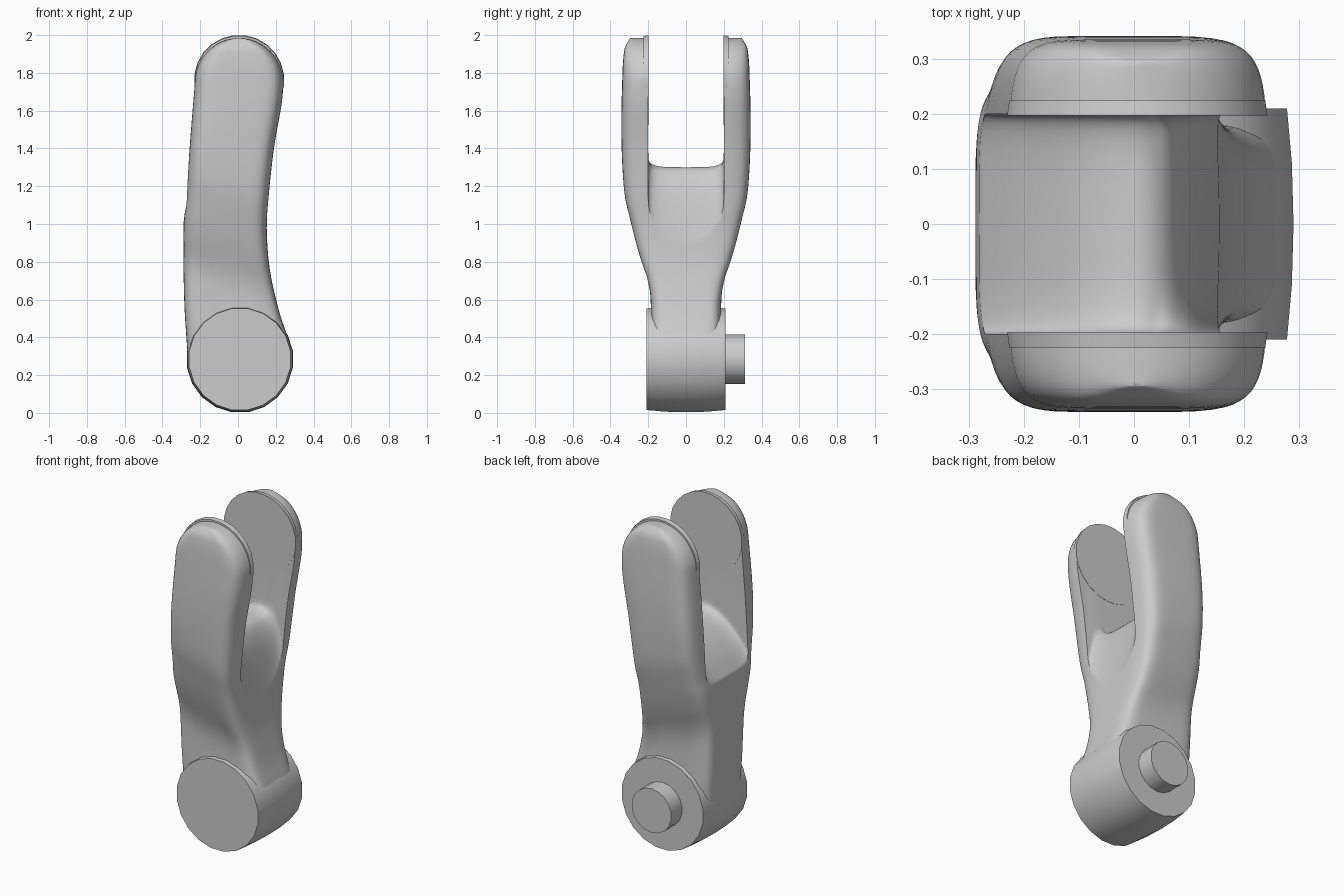
import bpy, bmesh, math

if "Cube" in bpy.data.objects:
    bpy.data.objects.remove(bpy.data.objects["Cube"])


def curve(points, t):
    """Smooth interpolation through (t, value) points."""
    if t <= points[0][0]:
        return points[0][1]
    if t >= points[-1][0]:
        return points[-1][1]
    slope = []
    for i in range(len(points)):
        a, b = points[max(i - 1, 0)], points[min(i + 1, len(points) - 1)]
        slope.append((b[1] - a[1]) / (b[0] - a[0]))
    for i in range(len(points) - 1):
        (t0, v0), (t1, v1) = points[i], points[i + 1]
        if t <= t1:
            h = t1 - t0
            u = (t - t0) / h
            return ((2*u**3 - 3*u**2 + 1) * v0 + (u**3 - 2*u**2 + u) * h * slope[i]
                    + (3*u**2 - 2*u**3) * v1 + (u**3 - u**2) * h * slope[i + 1])


def spow(v, p):
    return math.copysign(abs(v) ** p, v)


def loft(name, rings):
    """Skin closed rings of points and cap both ends."""
    bm = bmesh.new()
    rows = [[bm.verts.new(p) for p in ring] for ring in rings]
    n = len(rows[0])
    for a, b in zip(rows, rows[1:]):
        for i in range(n):
            j = (i + 1) % n
            bm.faces.new((a[i], a[j], b[j], b[i]))
    bm.faces.new(rows[0])
    bm.faces.new(rows[-1])
    bmesh.ops.recalc_face_normals(bm, faces=bm.faces)
    mesh = bpy.data.meshes.new(name)
    bm.to_mesh(mesh)
    bm.free()
    ob = bpy.data.objects.new(name, mesh)
    bpy.context.collection.objects.link(ob)
    return ob


def activate(ob):
    bpy.ops.object.select_all(action='DESELECT')
    ob.select_set(True)
    bpy.context.view_layer.objects.active = ob


def smooth(ob, angle=35):
    activate(ob)
    bpy.ops.object.shade_smooth_by_angle(angle=math.radians(angle))


def turned(name, x, z, rows, sides):
    """Round part along y from (y, radius) rows."""
    ring = [2 * math.pi * (i + 0.5) / sides for i in range(sides)]
    ob = loft(name, [[(x + r * math.cos(a), y, z + r * math.sin(a)) for a in ring]
                     for y, r in rows])
    smooth(ob)
    return ob


# Forked arm: left edge, right edge and half thickness along z
LEFT = [(0.28, -0.265), (0.6, -0.285), (1.0, -0.288), (1.1, -0.277), (1.4, -0.258), (1.75, -0.23)]
RIGHT = [(0.28, 0.275), (0.38, 0.268), (0.53, 0.22), (0.75, 0.17), (0.95, 0.153),
         (1.1, 0.16), (1.4, 0.192), (1.65, 0.235), (1.75, 0.242)]
HALF = [(0.28, 0.186), (0.6, 0.188), (0.7, 0.205), (0.8, 0.24), (0.9, 0.27), (1.0, 0.295),
        (1.15, 0.327), (1.45, 0.342), (1.75, 0.338), (1.93, 0.325), (1.985, 0.295)]
heights = [0.28 + 1.47 * i / 40 for i in range(41)]
heights += [1.75 + 0.2345 * math.sin(math.pi / 2 * i / 12) for i in range(1, 12)] + [1.9845]
rings = []
for z in heights:
    xl, xr = curve(LEFT, z), curve(RIGHT, z)
    if z > 1.75:
        k = math.sqrt(max(0, 1 - ((z - 1.75) / 0.235) ** 2))
        xl, xr = 0.006 - 0.236 * k, 0.006 + 0.236 * k
    cx, hx = (xl + xr) / 2, (xr - xl) / 2
    ring = []
    for i in range(64):
        a = 2 * math.pi * (i + 0.5) / 64
        x = cx + hx * spow(math.cos(a), 1 / 3)
        # the flare is tilted: it starts higher on the left edge
        zz = z + 0.35 * (x - 0.1) if z < 1.3 else z
        if 1.3 <= z < 1.5:
            zz = z + 0.35 * (x - 0.1) * (1.5 - z) / 0.2
        ring.append((x, curve(HALF, zz) * spow(math.sin(a), 1 / 3), z))
    rings.append(ring)
arm = loft("forked_arm", rings)

# Slot cutter: saddle floor with a scoop running down the right side
FLOOR = [(-0.5, 0.7), (-0.28, 1.06), (-0.2, 1.17), (-0.1, 1.26), (0.0, 1.30), (0.06, 1.275),
         (0.1, 1.19), (0.125, 1.08), (0.145, 0.96), (0.162, 0.85), (0.2, 0.7), (0.4, 0.66)]
xs = [-0.5, -0.4] + [-0.3 + 0.025 * i for i in range(13)] + \
     [0.01 + 0.01 * i for i in range(20)] + [0.3, 0.4]
rings = []
for x in xs:
    f = curve(FLOOR, x)
    s = min(max((x - 0.04) / 0.12, 0), 1)
    h, p = 0.07 + 0.2 * s, 0.5 + 0.4 * s
    ring = [(x, -0.2, 2.5)]
    for i in range(25):
        t = math.pi * (1 - i / 24)
        c, sn = math.cos(t), max(math.sin(t), 0)
        ring.append((x, 0.2 * spow(c, p), f + h * (1 - sn ** p)))
    rings.append(ring + [(x, 0.2, 2.5)])
cutter = loft("slot_cutter", rings)
cutter.hide_render = True
mod = arm.modifiers.new("slot", 'BOOLEAN')
mod.operation = 'DIFFERENCE'
mod.solver = 'EXACT'
mod.object = cutter
activate(arm)
bpy.ops.object.modifier_apply(modifier="slot")
bpy.data.objects.remove(cutter, do_unlink=True)
smooth(arm, 40)

# Crowned barrel at the foot, with a pin on the back
turned("barrel", 0.01, 0.284, [(-0.21, 0.272), (-0.11, 0.281), (0, 0.284),
                               (0.11, 0.281), (0.21, 0.272)], 20)
turned("pin", 0.01, 0.284, [(0.2, 0.132), (0.313, 0.132)], 18)

# Round pads on the inner faces of the fork
for side, label in ((-1, "front"), (1, "back")):
    turned(label + "_fork_pad", 0.006, 1.762, [(side * 0.198, 0.239), (side * 0.225, 0.235)], 24)
